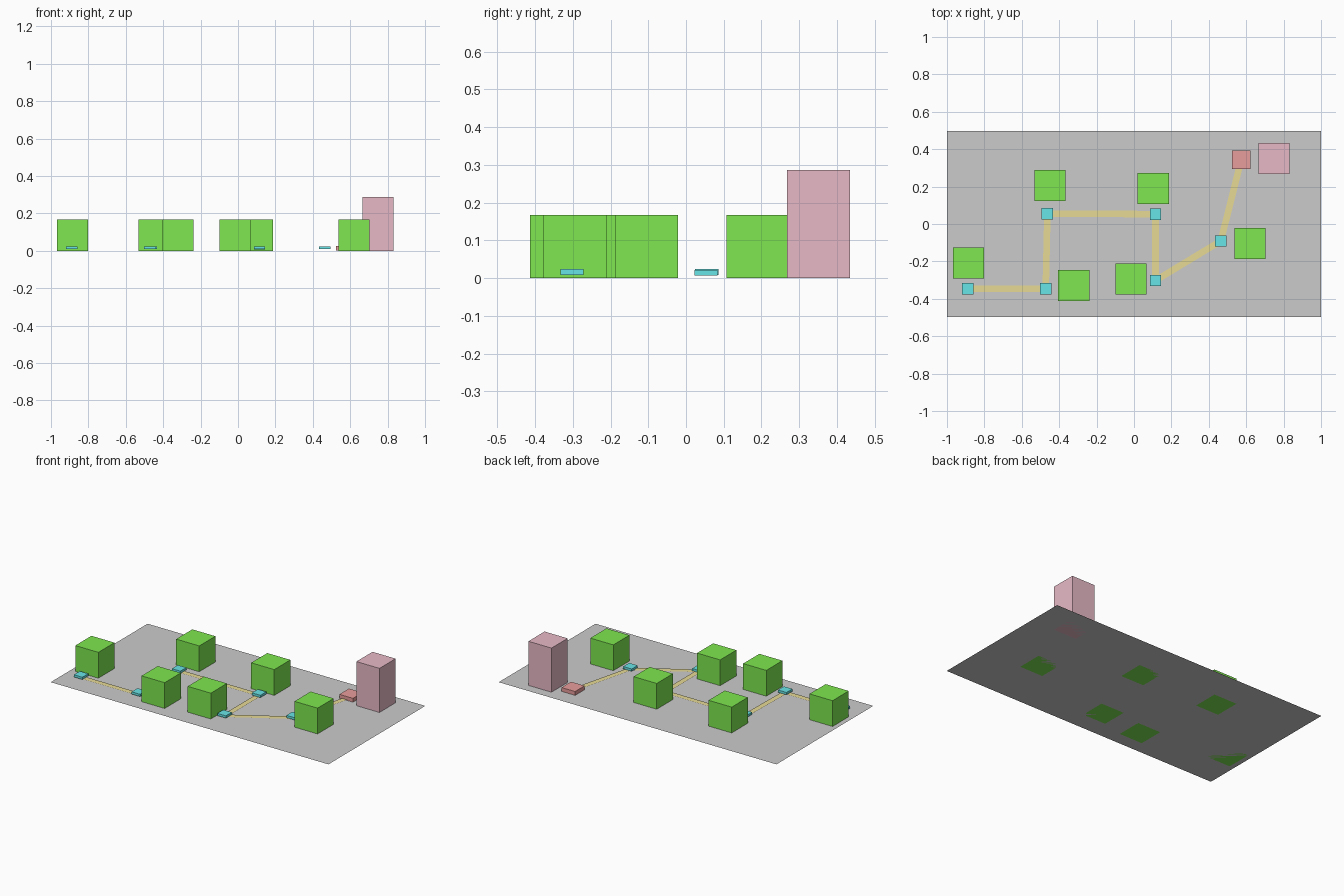
import bpy, bmesh
from mathutils import Vector

if "Cube" in bpy.data.objects:
    bpy.data.objects.remove(bpy.data.objects["Cube"])


def material(name, rgb):
    m = bpy.data.materials.new(name)
    m.diffuse_color = (*rgb, 1)
    m.use_nodes = True
    m.node_tree.nodes["Principled BSDF"].inputs["Base Color"].default_value = m.diffuse_color
    return m


GREEN = material("green", (0.21, 0.8, 0.08))
TEAL = material("teal", (0.14, 0.78, 0.8))
PINK = material("pink", (0.8, 0.49, 0.57))
RED = material("red", (0.8, 0.34, 0.33))
YELLOW = material("yellow", (0.8, 0.7, 0.3))


def box(name, x, y, z0, z1, width, mat):
    bpy.ops.mesh.primitive_cube_add(size=1, location=(x, y, (z0 + z1) / 2))
    ob = bpy.context.object
    ob.name = name
    ob.scale = (width, width, z1 - z0)
    ob.data.materials.append(mat)


# Flat ground board
bpy.ops.mesh.primitive_plane_add(size=1)
board = bpy.context.object
board.name = "ground_board"
board.scale = (2, 0.996, 1)

# Cube blocks standing beside the path
for i, (x, y) in enumerate([(-0.885, -0.208), (-0.449, 0.207), (0.103, 0.19),
                            (-0.322, -0.33), (-0.015, -0.294), (0.621, -0.104)]):
    box(f"block_{i + 1}", x, y, 0, 0.168, 0.166, GREEN)

# Tall block and goal pad at the end of the path
box("tall_block", 0.748, 0.351, 0, 0.287, 0.166, PINK)
box("goal_pad", 0.573, 0.343, 0.001, 0.026, 0.098, RED)

# Waypoint pads at each path corner
waypoints = [(-0.888, -0.346), (-0.472, -0.346), (-0.463, 0.055),
             (0.115, 0.053), (0.115, -0.302), (0.464, -0.091)]
for i, (x, y) in enumerate(waypoints):
    base = 0.007 if i == 3 else 0.009
    box(f"waypoint_{i + 1}", x, y, base, base + 0.015, 0.061, TEAL)

# Flat path strips between the waypoints
route = waypoints + [(0.573, 0.343)]
bm = bmesh.new()
for a, b in zip(route, route[1:]):
    a, b = Vector((*a, 0.005)), Vector((*b, 0.005))
    d = (b - a).normalized()
    side = Vector((-d.y, d.x, 0)) * 0.0175
    bm.faces.new([bm.verts.new(p) for p in (a - side, b - side, b + side, a + side)])
mesh = bpy.data.meshes.new("path")
bm.to_mesh(mesh)
bm.free()
mesh.materials.append(YELLOW)
bpy.context.collection.objects.link(bpy.data.objects.new("path", mesh))
